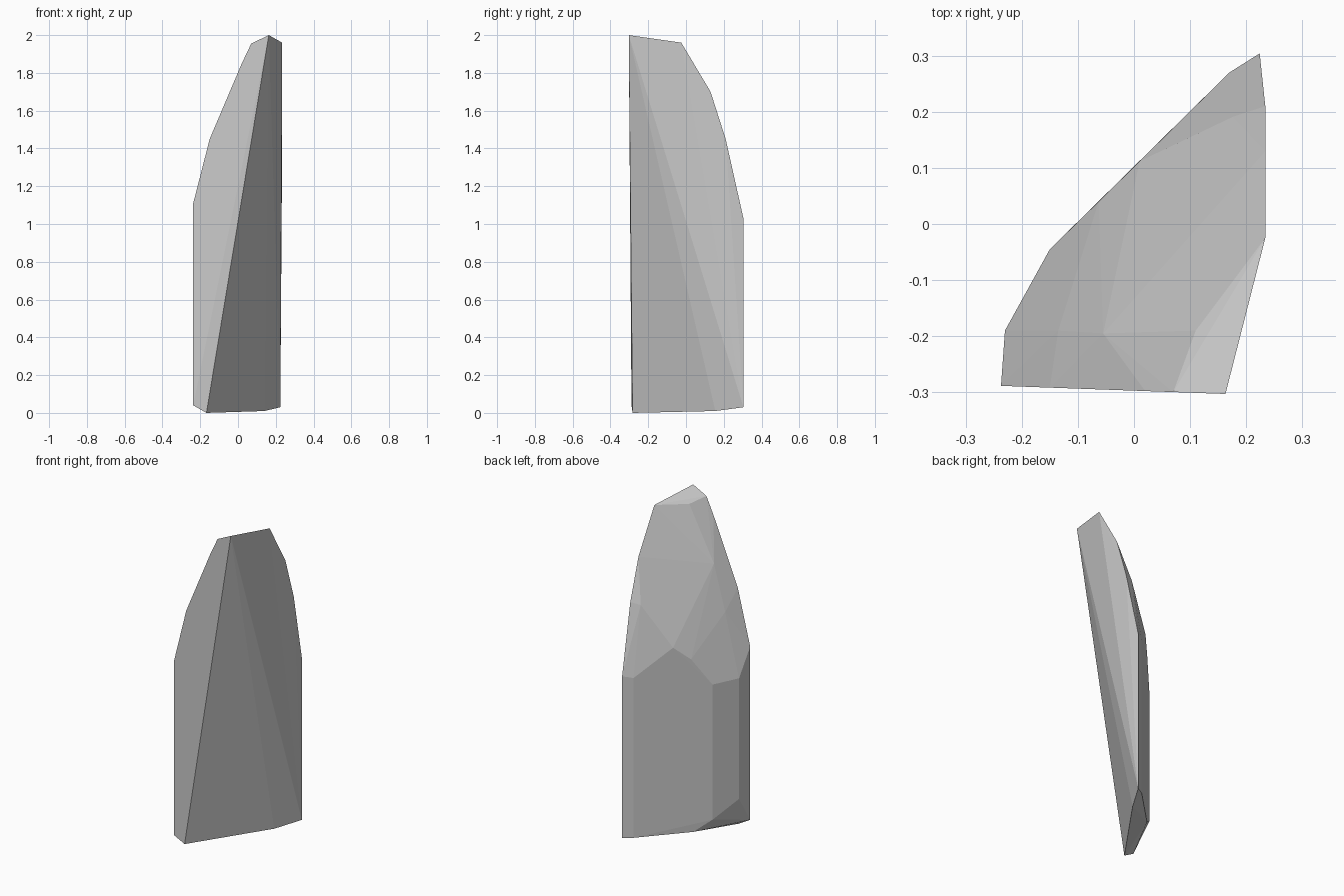
import bpy
import bmesh

# Remove the default cube
default_cube = bpy.data.objects.get("Cube")
if default_cube:
    bpy.data.objects.remove(default_cube, do_unlink=True)


def make_material(name, colour):
    material = bpy.data.materials.new(name)
    material.use_nodes = True
    material.diffuse_color = colour
    shader = material.node_tree.nodes["Principled BSDF"]
    shader.inputs["Base Color"].default_value = colour
    return material


# Front cut: outline in x and z, almost flat, leaning slightly toward the tip
front_outline = [(0.163, 2), (0.07, 1.955), (0.02, 1.85), (-0.15, 1.45),
                 (-0.237, 1.11), (-0.237, 0.04)]
front_points = [(x, -0.297 - 0.036 * x, z) for x, z in front_outline]

# Side cut: outline in y and z, close to one upright plane
side_outline = [(-0.025, 1.96), (0.13, 1.7), (0.21, 1.45)]
side_points = [(0.234, y, z) for y, z in side_outline]

# Back wall: upright edges given as x, y, bottom z and top z
wall_edges = [(0.224, 0.304, 0.03, 1.03), (0.17, 0.27, 0.033, 1.02),
              (-0.15, -0.045, 0.11, 0.945), (-0.23, -0.19, 0.205, 0.95)]
wall_points = [(x, y, z) for x, y, low, high in wall_edges for z in (low, high)]

# Chipped facets that round the back over toward the tip
chip_points = [(0.01, 0.112, 1.19), (-0.063, 0.04, 1.11),
               (0.176, 0.191, 1.44), (0.055, 0.03, 1.43),
               (-0.041, -0.06, 1.36), (-0.135, -0.19, 1.335),
               (-0.055, -0.195, 1.61), (0.05, -0.06, 1.585),
               (0.198, -0.065, 1.92), (0.11, -0.19, 1.937)]

# Underside corners
base_points = [(-0.167, -0.283, 0), (0.14, 0.155, 0.01), (-0.07, 0.03, 0.042)]

# Wrap the outlines in one faceted shell
bm = bmesh.new()
for point in front_points + side_points + wall_points + chip_points + base_points:
    bm.verts.new(point)
result = bmesh.ops.convex_hull(bm, input=bm.verts[:])
loose = [v for v in bm.verts if not v.link_faces]
bmesh.ops.delete(bm, geom=loose, context="VERTS")
bmesh.ops.dissolve_limit(bm, angle_limit=0.01, verts=bm.verts[:], edges=bm.edges[:])
bmesh.ops.recalc_face_normals(bm, faces=bm.faces[:])

mesh = bpy.data.meshes.new("stone_shard")
bm.to_mesh(mesh)
bm.free()
mesh.materials.append(make_material("stone_grey", (0.6, 0.6, 0.6, 1)))
mesh.shade_flat()
shard = bpy.data.objects.new("stone_shard", mesh)
bpy.context.scene.collection.objects.link(shard)
